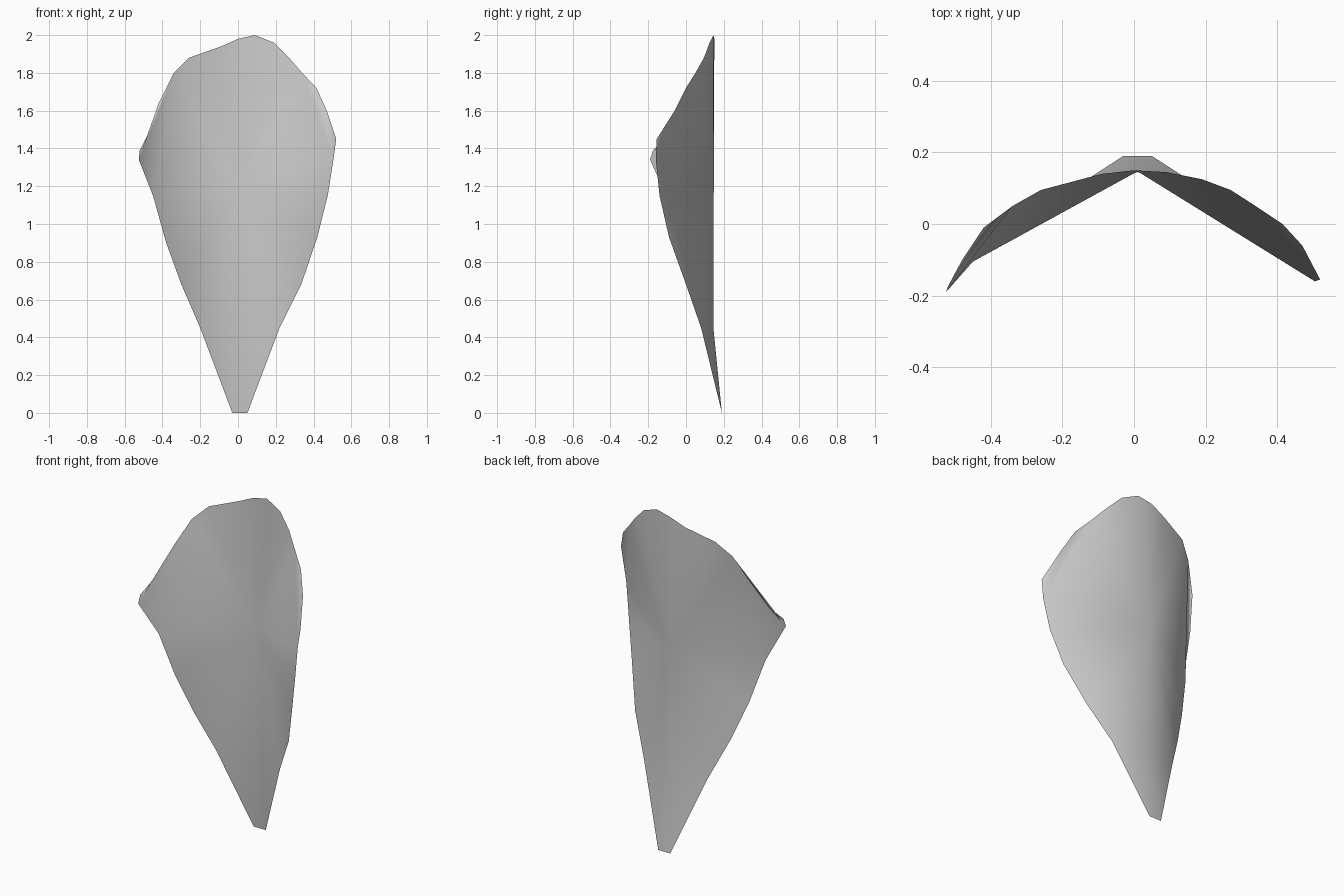
import bpy
import bmesh

default_cube = bpy.data.objects.get("Cube")
if default_cube:
    bpy.data.objects.remove(default_cube, do_unlink=True)

# Rim stations (x, y, z): rising sides, outer corners and uneven crown
left_side = [(-.03, .19, 0), (-.2, .08, .45), (-.3, .01, .68), (-.38, -.05, .9),
             (-.45, -.105, 1.15)]
left_corner = [(-.525, -.19, 1.34), (-.52, -.175, 1.39), (-.48, -.1, 1.47),
               (-.42, -.01, 1.64)]
right_side = [(.05, .19, 0), (.22, .08, .45), (.335, 0, .68), (.42, -.09, .93),
              (.475, -.14, 1.15), (.505, -.16, 1.34)]
right_corner = [(.52, -.155, 1.45), (.47, -.06, 1.6), (.415, 0, 1.72)]
crown = [(-.34, .05, 1.8), (-.26, .095, 1.88), (-.09, .14, 1.94), (0, .15, 1.98),
         (.09, .145, 2), (.19, .125, 1.96), (.27, .095, 1.88), (.34, .05, 1.8)]

bm = bmesh.new()


def add_verts(points):
    return [bm.verts.new(p) for p in points]


def fan(center, rim):
    """Triangles from one vertex to each edge of a chain."""
    for a, b in zip(rim, rim[1:]):
        bm.faces.new((center, a, b))


left, right, top = add_verts(left_side), add_verts(right_side), add_verts(crown)
left_tip, right_tip = add_verts(left_corner), add_verts(right_corner)
stem, heart = add_verts([(.01, .145, .45), (.01, .147, 1.2)])

# Narrow stem, folded along the midrib
fan(stem, [left[1], left[0], right[0], right[1]])

# Blade spreading from the heart of the petal to the rim
fan(heart, left[:0:-1] + [stem] + right[1:] + top[::-1] + [left[-1]])

# Curled outer corners
fan(left_tip[0], left_tip[1:] + [top[0], left[-1]])
fan(right[-1], [top[-1]] + right_tip[::-1])

bmesh.ops.recalc_face_normals(bm, faces=bm.faces[:])
for face in bm.faces:
    face.smooth = True

mesh = bpy.data.meshes.new("petal")
bm.to_mesh(mesh)
bm.free()
petal = bpy.data.objects.new("petal", mesh)
bpy.context.collection.objects.link(petal)

# Plain light grey
grey = bpy.data.materials.new("light grey")
grey.use_nodes = True
colour = (.6, .6, .6, 1)
grey.diffuse_color = colour
grey.node_tree.nodes["Principled BSDF"].inputs["Base Color"].default_value = colour
mesh.materials.append(grey)
